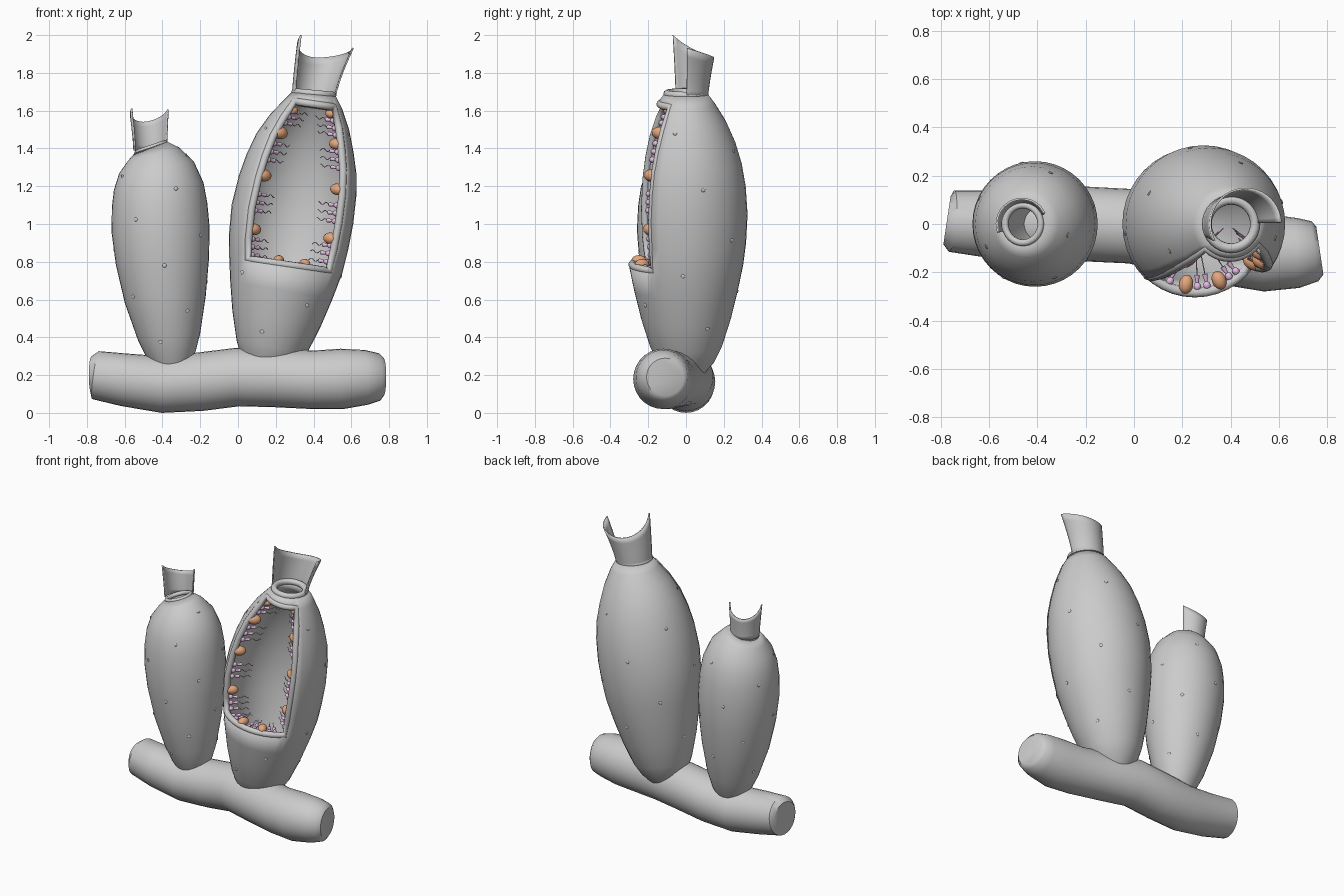
import bpy, bmesh, math, random
from mathutils import Vector, Matrix

if "Cube" in bpy.data.objects:
    bpy.data.objects.remove(bpy.data.objects["Cube"])

random.seed(4)
rad = math.radians


def material(name, rgb):
    m = bpy.data.materials.new(name)
    m.diffuse_color = (*rgb, 1)
    m.use_nodes = True
    m.node_tree.nodes["Principled BSDF"].inputs["Base Color"].default_value = m.diffuse_color
    return m


ORANGE = material("orange", (0.78, 0.38, 0.2))
PINK = material("pink", (0.78, 0.5, 0.76))


def finish(bm, name, mat=None, wall=0, angle=40):
    me = bpy.data.meshes.new(name)
    bm.to_mesh(me)
    bm.free()
    ob = bpy.data.objects.new(name, me)
    bpy.context.collection.objects.link(ob)
    if mat:
        me.materials.append(mat)
    bpy.ops.object.select_all(action='DESELECT')
    bpy.context.view_layer.objects.active = ob
    ob.select_set(True)
    bpy.ops.object.shade_smooth_by_angle(angle=rad(angle))
    if wall:
        mod = ob.modifiers.new("wall", 'SOLIDIFY')
        mod.thickness, mod.offset = wall, -1
    return ob


def frames(path):
    """Path rows (x, y, z, r) -> (centre, u, v, r), rings square to the path."""
    pts = [Vector(p[:3]) for p in path]
    out = []
    for i, p in enumerate(pts):
        t = (pts[min(i + 1, len(pts) - 1)] - pts[max(i - 1, 0)]).normalized()
        u = Vector((0, 1, 0)).cross(t).normalized()
        out.append((p, u, t.cross(u), path[i][3]))
    return out


def ring_point(f, a):
    return f[0] + (f[1] * math.cos(a) + f[2] * math.sin(a)) * f[3]


def loft(name, path, n=40, skip=None, cap_end=False, wall=0):
    bm = bmesh.new()
    rings = [[bm.verts.new(ring_point(f, 2 * math.pi * j / n)) for j in range(n)]
             for f in frames(path)]
    for i in range(len(rings) - 1):
        for j in range(n):
            if skip and skip(i, j):
                continue
            k = (j + 1) % n
            bm.faces.new((rings[i][j], rings[i][k], rings[i + 1][k], rings[i + 1][j]))
    bm.faces.new(rings[0][::-1])
    if cap_end:
        bm.faces.new(rings[-1])
    bmesh.ops.delete(bm, geom=[v for v in bm.verts if not v.link_faces], context='VERTS')
    return finish(bm, name, wall=wall)


def tubes(name, lines, radius, cyclic=False, mat=None, res=3):
    cu = bpy.data.curves.new(name, 'CURVE')
    cu.dimensions, cu.bevel_depth, cu.bevel_resolution = '3D', radius, res
    for line in lines:
        s = cu.splines.new('POLY')
        s.points.add(len(line) - 1)
        for p, co in zip(s.points, line):
            p.co = (*co, 1)
        s.use_cyclic_u = cyclic
    if mat:
        cu.materials.append(mat)
    ob = bpy.data.objects.new(name, cu)
    bpy.context.collection.objects.link(ob)
    bpy.ops.object.select_all(action='DESELECT')
    bpy.context.view_layer.objects.active = ob
    ob.select_set(True)
    bpy.ops.object.convert(target='MESH')


def wall_at(path, z, a):
    """Point on a tube wall at axis height z and angle a, with outward direction."""
    fr = frames(path)
    for f, g in zip(fr, fr[1:]):
        if f[0].z <= z <= g[0].z:
            p = ring_point(f, a).lerp(ring_point(g, a), (z - f[0].z) / (g[0].z - f[0].z))
            return p, (f[1] * math.cos(a) + f[2] * math.sin(a)).normalized()


def blob(bm, at, direction, width, length, seg=12):
    rot = direction.to_track_quat('Z', 'Y').to_matrix().to_4x4()
    m = Matrix.Translation(at) @ rot @ Matrix.Diagonal((width, width, length, 1))
    bmesh.ops.create_uvsphere(bm, u_segments=seg, v_segments=seg * 2 // 3, radius=1, matrix=m)


# Base log
loft("base_stolon", [
    (-.775, .015, .2, .10), (-.755, .012, .2, .128), (-.6, .0, .175, .14), (-.4, .0, .15, .15),
    (-.2, .0, .165, .155), (0, -.01, .19, .155), (.2, -.06, .185, .155), (.4, -.1, .175, .155),
    (.55, -.12, .18, .16), (.68, -.12, .188, .145), (.75, -.113, .19, .125), (.77, -.11, .19, .1)],
    n=28, cap_end=True)

# Body tubes: (z, centre x, radius)
BIG = [(x, 0, z, r) for z, x, r in [
    (.2, .155, .09), (.27, .165, .15), (.35, .18, .19), (.5, .205, .238), (.65, .23, .275),
    (.785, .253, .303), (.9, .267, .318), (1.05, .288, .326), (1.2, .315, .316), (1.32, .336, .295),
    (1.43, .355, .262), (1.54, .38, .213), (1.635, .397, .155), (1.69, .402, .115)]]
SMALL = [(x, 0, z, r) for z, x, r in [
    (.18, -.345, .06), (.23, -.35, .09), (.3, -.355, .127), (.4, -.365, .165), (.6, -.385, .215),
    (.8, -.4, .247), (.97, -.41, .26), (1.1, -.415, .253), (1.2, -.42, .238), (1.3, -.432, .2),
    (1.37, -.448, .14), (1.405, -.46, .092)]]
N, J0, J1, I0, I1 = 40, 25, 36, 5, 12  # window bounds in the big tube
LEFT, RIGHT = rad(J0 * 9), rad(J1 * 9)
loft("large_tube", BIG, N, skip=lambda i, j: I0 <= i < I1 and J0 <= j < J1, wall=.04)
loft("small_tube", SMALL, N, wall=.03)

# Rounded lip around the window
F = frames(BIG)
edge = ([(I0, j) for j in range(J0, J1)] + [(i, J1) for i in range(I0, I1)] +
        [(I1, j) for j in range(J1, J0, -1)] + [(i, J0) for i in range(I1, I0, -1)])
lip = []
for i, j in edge:
    a = rad(j * 9)
    p = ring_point(F[i], a)
    lip.append(p - (p - F[i][0]).normalized() * .018)
tubes("window_lip", [lip], .02, cyclic=True)

# Rounded mouth rims
for name, path, r, w in (("large_mouth_rim", BIG, .1, .02), ("small_mouth_rim", SMALL, .078, .014)):
    c, u, v, _ = frames(path)[-1]
    tubes(name, [[c + (u * math.cos(2 * math.pi * k / 32) + v * math.sin(2 * math.pi * k / 32)) * r
                  for k in range(32)]], w, cyclic=True)


# Flared half collars behind the mouths
def crown(name, low, high, a0, a1, dip, left, right):
    bm = bmesh.new()
    cols, rows, grid = 24, 6, []
    for k in range(cols + 1):
        a = rad(a0 + (a1 - a0) * k / cols)
        s = (2 * k / cols - 1)
        top = dip + (right if s < 0 else left) * abs(s) ** 1.8
        col = []
        for h in range(rows + 1):
            t = h / rows
            e = t ** 1.3
            r = low[2] + (high[1] - low[2]) * e
            x = low[0] + (high[0] - low[0]) * e
            col.append(bm.verts.new((x + r * math.cos(a), r * math.sin(a),
                                     low[1] + (top - low[1]) * t)))
        grid.append(col)
    for p, q in zip(grid, grid[1:]):
        for h in range(rows):
            bm.faces.new((p[h], q[h], q[h + 1], p[h + 1]))
    finish(bm, name, wall=.008)


crown("large_collar", (.4, 1.66, .116), (.462, .15), 2, 208, 1.88, .12, .05)
crown("small_collar", (-.46, 1.39, .094), (-.465, .108), 25, 200, 1.54, .07, .065)

# Small surface pores
for name, path, z0, z1 in (("large_tube_pores", BIG, .42, 1.52), ("small_tube_pores", SMALL, .38, 1.33)):
    bm = bmesh.new()
    for k in range(20):
        z, a = z0 + (z1 - z0) * k / 19, (k * 2.39996 + 4.4) % (2 * math.pi)
        if path is BIG and z > .72 and LEFT - .15 < a < RIGHT + .15:
            continue
        p, d = wall_at(path, z, a)
        blob(bm, p, d, .011, .004, 10)
    finish(bm, name)

# Cells lining the window: orange pore cells and pink collar cells with flagella
orange, pink, flagella = bmesh.new(), bmesh.new(), []


def pore_cell(z, a, size=1):
    p, d = wall_at(BIG, z, a)
    blob(orange, p - d * .052, -d, .031 * size, .042 * size, 16)


def collar_cell(z, a):
    p, d = wall_at(BIG, z, a)
    p, d = p - d * .045, -d
    blob(pink, p, d, .016, .018, 10)
    rot = d.to_track_quat('Z', 'Y').to_matrix().to_4x4()
    bmesh.ops.create_cone(pink, cap_ends=True, segments=10, radius1=.006, radius2=.012, depth=.035,
                          matrix=Matrix.Translation(p + d * .03) @ rot)
    ph = random.uniform(0, 6)
    flagella.append([p + d * (.045 + .075 * k / 10) + Vector((0, 0, .007 * math.sin(ph + k * .9)))
                     for k in range(11)])


for z, s in ((.945, 1), (1.225, 1.05), (1.455, 1.1), (1.585, .65)):
    pore_cell(z, LEFT, s)
for z, s in ((.955, 1), (1.22, 1), (1.455, .95), (1.6, .75)):
    pore_cell(z, RIGHT, s)
for a in (rad(261), rad(293)):
    pore_cell(.8, a, .95)
for z0 in (.81, 1.04, 1.31, 1.51):
    for k in range(3):
        collar_cell(z0 + .043 * k * (.8 if z0 > 1.4 else 1), LEFT)
for z0 in (.83, 1.05, 1.33, 1.5):
    for k in range(3):
        collar_cell(z0 + .043 * k * (.8 if z0 > 1.4 else 1), RIGHT)
for deg in (238, 246, 272, 281, 303, 311):
    collar_cell(.79, rad(deg))

finish(orange, "pore_cells", ORANGE)
finish(pink, "collar_cells", PINK)
tubes("flagella", flagella, .0022, mat=PINK, res=1)
